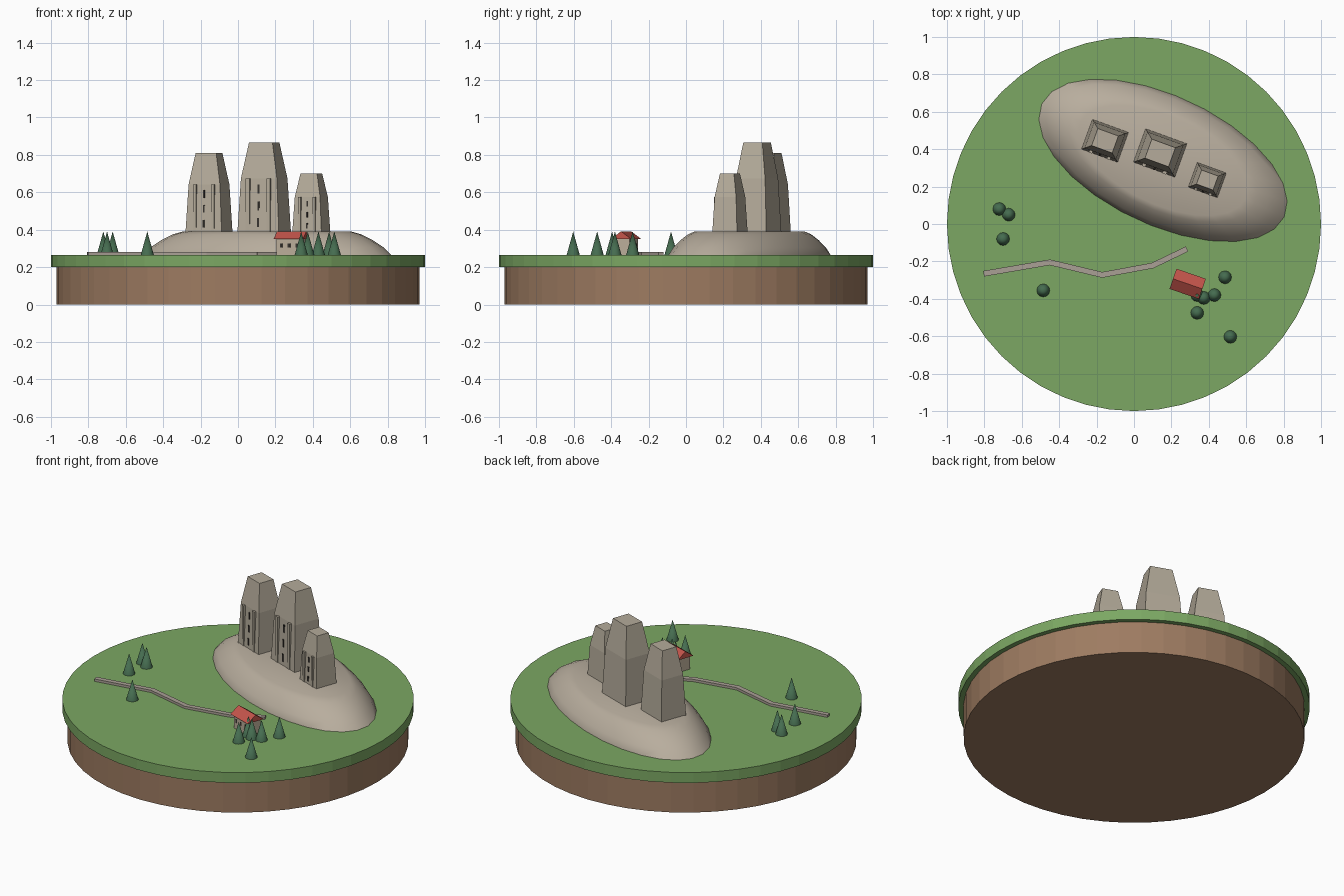
import bpy
import bmesh
from math import cos, sin, pi, radians, atan2
from mathutils import Matrix, Vector

cube = bpy.data.objects.get("Cube")
if cube:
    bpy.data.objects.remove(cube, do_unlink=True)


def material(name, r, g, b):
    m = bpy.data.materials.new(name)
    m.use_nodes = True
    m.diffuse_color = (r, g, b, 1)
    bsdf = next(n for n in m.node_tree.nodes if n.type == 'BSDF_PRINCIPLED')
    bsdf.inputs["Base Color"].default_value = (r, g, b, 1)
    bsdf.inputs["Roughness"].default_value = 0.9
    return m


GRASS = material("grass green", 0.2, 0.39, 0.125)
SOIL = material("soil brown", 0.34, 0.2, 0.12)
ROCK = material("hill rock", 0.48, 0.42, 0.34)
STONE = material("tower stone", 0.46, 0.41, 0.325)
PATH = material("path stone", 0.4, 0.35, 0.3)
ROOF = material("roof red", 0.55, 0.09, 0.07)
WALL = material("house wall", 0.5, 0.42, 0.32)
DARK = material("dark opening", 0.04, 0.035, 0.03)
LEAF = material("pine green", 0.06, 0.15, 0.08)
GROUND = 0.265


def finish(name, bm, mat, place=Matrix(), smooth=None):
    bmesh.ops.recalc_face_normals(bm, faces=bm.faces)
    mesh = bpy.data.meshes.new(name)
    bm.to_mesh(mesh)
    bm.free()
    mesh.materials.append(mat)
    ob = bpy.data.objects.new(name, mesh)
    ob.matrix_world = place
    bpy.context.collection.objects.link(ob)
    if smooth:
        bpy.ops.object.select_all(action='DESELECT')
        bpy.context.view_layer.objects.active = ob
        ob.select_set(True)
        bpy.ops.object.shade_smooth_by_angle(angle=radians(smooth))
    return ob


def loft(name, outline, levels, mat, place=Matrix(), smooth=None):
    """Stack scaled copies of an outline; levels are (height, scale)."""
    bm = bmesh.new()
    rings = [[bm.verts.new((x * s, y * s, z)) for x, y in outline] for z, s in levels]
    n = len(outline)
    for low, high in zip(rings, rings[1:]):
        for i in range(n):
            j = (i + 1) % n
            bm.faces.new((low[i], low[j], high[j], high[i]))
    bm.faces.new(rings[0])
    bm.faces.new(rings[-1])
    return finish(name, bm, mat, place, smooth)


def box(name, centre, size, mat, place=Matrix()):
    bm = bmesh.new()
    bmesh.ops.create_cube(bm, size=1)
    bmesh.ops.scale(bm, vec=size, verts=bm.verts)
    bmesh.ops.translate(bm, vec=centre, verts=bm.verts)
    return finish(name, bm, mat, place)


def ellipse(a, b, n):
    return [(a * cos(2 * pi * i / n), b * sin(2 * pi * i / n)) for i in range(n)]


def placed(x, y, z=0, turn=0):
    return Matrix.Translation((x, y, z)) @ Matrix.Rotation(radians(turn), 4, 'Z')


# Round island base
loft("soil_disc", ellipse(0.97, 0.97, 48), [(0, 1), (0.2, 1)], SOIL)
loft("grass_disc", ellipse(1, 1, 48), [(0.2, 1), (GROUND, 1)], GRASS)

# Flat-topped rocky hill with a steeper rim
loft("rock_hill", ellipse(0.715, 0.345, 26),
     [(0.25, 1), (GROUND, 1), (0.305, 0.94), (0.345, 0.85), (0.375, 0.76), (0.39, 0.68)],
     ROCK, placed(0.155, 0.34, 0, -25), 35)


# Tapered stone towers with front ribs and slit windows
def tower(label, x, y, w, d, top):
    base = 0.39
    tall = top - base
    place = placed(x, y, 0, -20)
    corners = [(-w / 2, -d / 2), (w / 2, -d / 2), (w / 2, d / 2), (-w / 2, d / 2)]
    knee = base + 0.6 * tall
    loft(label + "_tower", corners,
         [(0.3, 1.03), (base, 1), (knee, 0.87), (top, 0.57)], STONE, place)
    for side, tag in ((-1, "right"), (1, "left")):
        box(f"{label}_rib_{tag}", (side * w * 0.25, -d / 2 + 0.01, (0.37 + knee) / 2),
            (w * 0.09, 0.026, knee - 0.37), STONE, place)
    for k, f in enumerate((0.1, 0.29, 0.48)):
        # Slits follow the leaning front face
        face_y = -d / 2 * (1 - 0.13 * f / 0.6)
        box(f"{label}_slit_{k + 1}", (0, face_y, base + f * tall),
            (0.009, 0.008, 0.1 * tall), DARK, place)


tower("right", -0.155, 0.445, 0.205, 0.17, 0.81)
tower("middle", 0.14, 0.38, 0.235, 0.19, 0.865)
tower("left", 0.392, 0.235, 0.165, 0.14, 0.7)

# Winding stone path
stops = [Vector(p) for p in
         ((-0.8, -0.265), (-0.45, -0.205), (-0.17, -0.272), (0.1, -0.222), (0.28, -0.135))]
for k, (a, b) in enumerate(zip(stops, stops[1:])):
    mid, run = (a + b) / 2, b - a
    turn = atan2(run.y, run.x) * 180 / pi
    box(f"path_piece_{k + 1}", (0, 0, 0), (run.length + 0.008, 0.03, 0.02), PATH,
        placed(mid.x, mid.y, GROUND + 0.005, turn))

# Small house with a gabled roof
home = placed(0.287, -0.32, GROUND, -19)
box("house_walls", (0, 0, 0.045), (0.14, 0.085, 0.09), WALL, home)
bm = bmesh.new()
ends = [[bm.verts.new((x, y, z)) for y, z in ((-0.057, 0.085), (0.057, 0.085), (0, 0.126))]
        for x in (-0.083, 0.083)]
for i in range(3):
    j = (i + 1) % 3
    bm.faces.new((ends[0][i], ends[0][j], ends[1][j], ends[1][i]))
for end in ends:
    bm.faces.new(end)
finish("house_roof", bm, ROOF, home)
for side in (-1, 1):
    for k in (-1, 0, 1):
        box("house_window", (k * 0.045, side * 0.0425, 0.05), (0.014, 0.004, 0.022), DARK, home)

# Pine trees
spots = [(-0.72, 0.08), (-0.67, 0.05), (-0.7, -0.08), (-0.485, -0.355), (0.487, -0.285),
         (0.43, -0.38), (0.373, -0.395), (0.338, -0.38), (0.338, -0.475), (0.515, -0.603)]
for k, (x, y) in enumerate(spots):
    bm = bmesh.new()
    bmesh.ops.create_cone(bm, cap_ends=True, segments=12, radius1=0.035, radius2=0, depth=0.125)
    finish(f"pine_tree_{k + 1}", bm, LEAF, placed(x, y, GROUND + 0.0625), 40)
